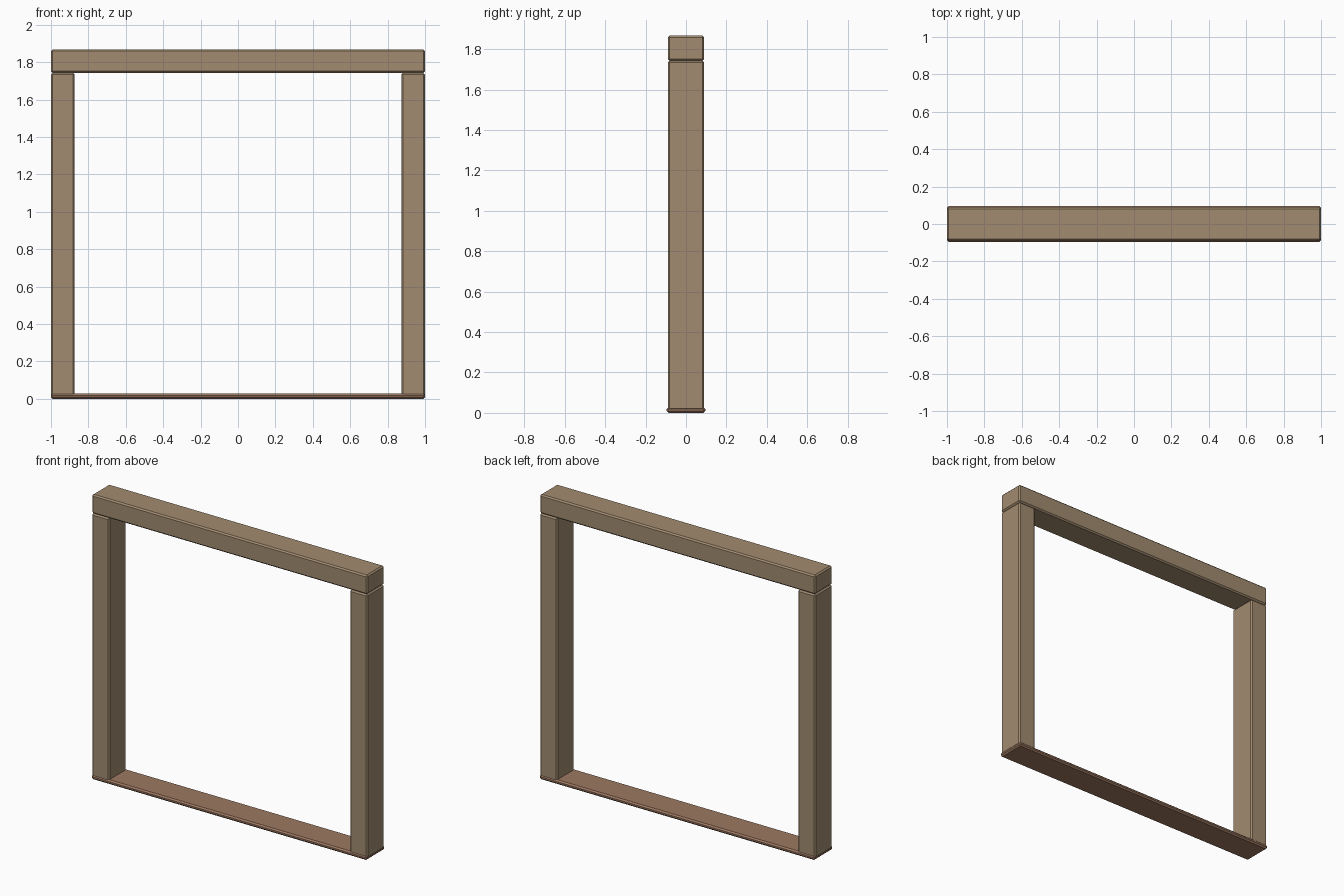
import bpy

if "Cube" in bpy.data.objects:
    bpy.data.objects.remove(bpy.data.objects["Cube"])


def material(name, rgb):
    m = bpy.data.materials.new(name)
    m.diffuse_color = (*rgb, 1)
    m.use_nodes = True
    m.node_tree.nodes["Principled BSDF"].inputs["Base Color"].default_value = m.diffuse_color
    return m


wood = material("tan_wood", (0.36, 0.26, 0.16))
sill_wood = material("reddish_wood", (0.34, 0.19, 0.12))


def beam(name, lo, hi, mat, chamfer):
    """Box between two corners with single-segment chamfered edges."""
    centre = [(a + b) / 2 for a, b in zip(lo, hi)]
    bpy.ops.mesh.primitive_cube_add(size=1, location=centre)
    ob = bpy.context.object
    ob.name = name
    ob.scale = [b - a for a, b in zip(lo, hi)]
    bpy.ops.object.transform_apply(location=False, rotation=False, scale=True)
    mod = ob.modifiers.new("chamfer", 'BEVEL')
    mod.width = chamfer
    mod.segments = 1
    ob.data.materials.append(mat)
    return ob


# Top beam resting on the posts
beam("lintel", (-1, -0.09, 1.743), (1, 0.09, 1.868), wood, 0.009)

# Side posts, let slightly into the sill
for side, x0, x1 in (("left", -1, -0.873), ("right", 0.873, 1)):
    beam(side + "_post", (x0, -0.09, 0.012), (x1, 0.09, 1.743), wood, 0.009)

# Thin floor sill, slightly wider than the posts
beam("sill", (-1, -0.096, 0), (1, 0.096, 0.028), sill_wood, 0.009)
